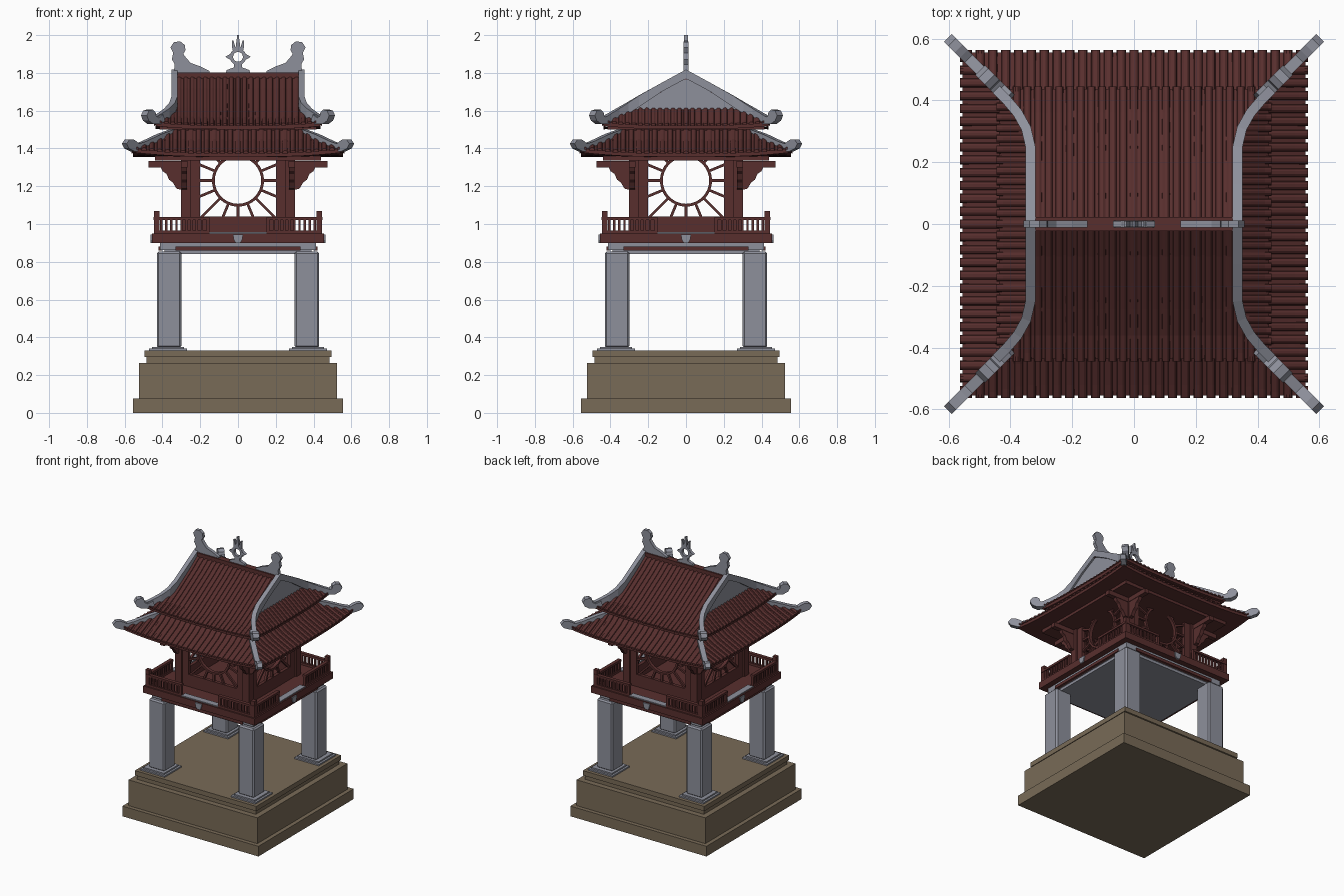
import bpy, bmesh, math
from mathutils import Matrix, Vector

if "Cube" in bpy.data.objects:
    bpy.data.objects.remove(bpy.data.objects["Cube"])

def material(name, col):
    m = bpy.data.materials.new(name)
    m.diffuse_color = (*col, 1)
    m.use_nodes = True
    m.node_tree.nodes["Principled BSDF"].inputs["Base Color"].default_value = m.diffuse_color
    return m

RED = material("dark red wood and tile", (0.098, 0.028, 0.027))
GREY = material("blue grey plaster", (0.27, 0.28, 0.33))
BROWN = material("brown stone", (0.19, 0.145, 0.095))
ID = Matrix.Identity(4)
ROT4 = [Matrix.Rotation(math.pi / 2 * k, 4, 'Z') for k in range(4)]
DIAG4 = [Matrix.Rotation(math.pi / 2 * k + math.pi / 4, 4, 'Z') @ Matrix.Diagonal((2 ** .5, 1, 1, 1))
         for k in range(4)]
QUADS = [Matrix.Diagonal((a, b, 1, 1)) for a in (1, -1) for b in (1, -1)]

def part(name, mat, build, mats=(ID,)):
    """Run build(bm, M) for every placement matrix and make one object."""
    bm = bmesh.new()
    for M in mats:
        build(bm, M)
    bmesh.ops.recalc_face_normals(bm, faces=bm.faces)
    me = bpy.data.meshes.new(name)
    bm.to_mesh(me)
    bm.free()
    me.materials.append(mat)
    ob = bpy.data.objects.new(name, me)
    bpy.context.collection.objects.link(ob)
    return ob

def loft(bm, M, rings, cyclic=True, caps=True):
    vs = [[bm.verts.new(M @ Vector(p)) for p in r] for r in rings]
    n = len(vs[0])
    for a, b in zip(vs, vs[1:]):
        for i in range(n if cyclic else n - 1):
            j = (i + 1) % n
            bm.faces.new((a[i], a[j], b[j], b[i]))
    if caps and cyclic:
        bm.faces.new(vs[0])
        bm.faces.new(vs[-1])

def prism(bm, M, pts, y0, y1):
    loft(bm, M, [[(x, y, z) for x, z in pts] for y in (y0, y1)])

def box(bm, M, x0, x1, y0, y1, z0, z1):
    prism(bm, M, [(x0, z0), (x1, z0), (x1, z1), (x0, z1)], y0, y1)

def slab(bm, M, h, z0, z1):
    box(bm, M, -h, h, -h, h, z0, z1)

def ring(bm, M, cz, r0, r1, y0, y1, n=32):
    secs = []
    for i in range(n + 1):
        c, s = math.cos(math.tau * i / n), math.sin(math.tau * i / n)
        secs.append([(r * c, y, cz + r * s) for r, y in ((r0, y0), (r1, y0), (r1, y1), (r0, y1))])
    loft(bm, M, secs, caps=False)

def lerp(x, t):
    if x <= t[0][0]:
        return t[0][1]
    for (a, p), (b, q) in zip(t, t[1:]):
        if x <= b:
            return p + (q - p) * (x - a) / (b - a)
    return t[-1][1]

# stone plinth
def plinth(bm, M):
    for h, z0, z1 in ((.555, 0, .075), (.525, .075, .265), (.485, .265, .295), (.495, .295, .33)):
        slab(bm, M, h, z0, z1)
part("plinth", BROWN, plinth)

# pillars with stepped feet
def feet(bm, M):
    for h, z0, z1 in ((.1, .33, .34), (.085, .34, .35)):
        box(bm, M, .37 - h, .37 + h, .37 - h, .37 + h, z0, z1)
part("pillar_feet", GREY, feet, QUADS)
pil = part("pillars", GREY, lambda bm, M: box(bm, M, .3, .43, .3, .43, .345, .855), QUADS)
bev = pil.modifiers.new("bevel", 'BEVEL')
bev.width, bev.segments = .01, 1

# floor beam and platform
def floor_beam(bm, M):
    slab(bm, M, .39, .842, .862)
    slab(bm, M, .412, .862, .9)
part("floor_beam", GREY, floor_beam)
part("beam_strip", RED, lambda bm, M: box(bm, M, -.33, .33, -.42, -.4, .86, .882), ROT4)
part("platform", RED, lambda bm, M: slab(bm, M, .455, .9, .95))
part("threshold", GREY, lambda bm, M: box(bm, M, -.15, .15, -.445, -.40, .948, .957), ROT4)
part("platform_boss", GREY, lambda bm, M: prism(bm, M, [(-.027, .945), (-.022, .915), (-.012, .90), (.012, .90),
     (.022, .915), (.027, .945)], -.463, -.45), ROT4)

# railings
def railing(bm, M):
    for s in (-1, 1):
        S = M @ Matrix.Diagonal((s, 1, 1, 1))
        box(bm, S, .15, .44, -.445, -.425, .95, .966)
        box(bm, S, .15, .44, -.448, -.422, 1.022, 1.038)
        box(bm, S, .15, .168, -.445, -.425, .95, 1.038)
        for i in range(9):
            x = .185 + i * .027
            box(bm, S, x, x + .012, -.441, -.429, .96, 1.03)
    box(bm, M, .415, .445, -.445, -.415, .95, 1.07)
part("railings", RED, railing, ROT4)

# walls with square window openings
def wall(bm, M):
    for s in (-1, 1):
        S = M @ Matrix.Diagonal((s, 1, 1, 1))
        box(bm, S, .2, .29, -.29, -.265, .95, 1.36)
    box(bm, M, -.2, .2, -.29, -.265, .95, 1.04)
    box(bm, M, .25, .302, -.302, -.25, .95, 1.36)
part("walls", RED, wall, ROT4)

# sunburst windows
def sunburst(bm, M):
    ring(bm, M, 1.23, .123, .138, -.29, -.265)
    for i in range(16):
        a = math.tau * i / 16
        c, s = math.cos(a), math.sin(a)
        L = min(.205 / max(abs(c), 1e-6), (.115 if s > 0 else .195) / max(abs(s), 1e-6))
        if L > .14:
            R = M @ Matrix.Translation((0, 0, 1.23)) @ Matrix.Rotation(-a, 4, 'Y')
            box(bm, R, .13, L, -.286, -.27, -.007, .007)
part("sunburst_windows", RED, sunburst, ROT4)

# eave brackets, two at each corner
BR = [(.295, 1.18), (.325, 1.187), (.345, 1.22), (.365, 1.235), (.378, 1.265), (.4, 1.28), (.412, 1.305), (.295, 1.305)]
def bracket(bm, M):
    for y in (-.285, .285):
        prism(bm, M, BR, y - .014, y + .014)
        box(bm, M, .29, .475, y - .017, y + .017, 1.3, 1.333)
part("eave_brackets", RED, bracket, ROT4)

# roof helpers: front-facing slope, d = distance from the centre
def sheet(bm, M, rows, zf, wf, under, cols=16):
    us = [2 * i / cols - 1 for i in range(cols + 1)]
    top = [[(u * wf(d), -d, zf(u * wf(d), d)) for u in us] for d in rows]
    d = rows[-1]
    low = [[(u * wf(d), -d, zf(u * wf(d), d) - .022) for u in us],
           [(u * wf(under[0]), -under[0], under[1]) for u in us]]
    loft(bm, M, top + low, cyclic=False)

def ribs(bm, M, n, pitch, start, d1, zf, r=.015):
    for i in range(-n, n + 1):
        u = i * pitch
        d0 = start(abs(u))
        if d1 - d0 < .01:
            continue
        rings = []
        for k in range(6):
            d = d0 + (d1 - d0) * k / 5
            sec = [(r * math.cos(math.pi * j / 5), r * math.sin(math.pi * j / 5)) for j in range(6)]
            rings.append([(u + a, -d, zf(u, d) - .003 + b) for a, b in sec])
        loft(bm, M, rings)

# lower roof
LOW = [(.34, 1.505), (.43, 1.44), (.5, 1.405), (.56, 1.375)]
def z_low(u, d):
    return lerp(d, LOW) + .025 * (abs(u) / .56) ** 3 * max(0, (d - .36) / .2)
def lower_roof(bm, M):
    sheet(bm, M, [.34, .39, .43, .5, .555], z_low, lambda d: d, (.4, 1.355))
part("lower_roof", RED, lower_roof, ROT4)
part("lower_tiles", RED, lambda bm, M: ribs(bm, M, 13, .0415, lambda u: max(.35, u + .005), .563, z_low), ROT4)
part("eave_board", RED, lambda bm, M: slab(bm, M, .44, 1.335, 1.365))
part("roof_neck", RED, lambda bm, M: slab(bm, M, .355, 1.36, 1.525))

# lower hip ridges with curled tips
HIP = [(.33, 1.508), (.42, 1.475), (.5, 1.437), (.535, 1.425), (.55, 1.438), (.567, 1.448), (.588, 1.447), (.602, 1.425),
       (.59, 1.4), (.56, 1.385), (.5, 1.385), (.33, 1.46)]
part("lower_hip_ridges", GREY, lambda bm, M: prism(bm, M, HIP, -.018, .018), DIAG4)

# upper roof: hip outline as half width by distance, and its inverse
W = [(0, .33), (.25, .33), (.31, .345), (.36, .375), (.41, .42), (.44, .44)]
WI = [(w, y) for y, w in W[1:]]
UP = [(0, 1.785), (.1, 1.715), (.25, 1.622), (.35, 1.562), (.44, 1.522)]
SIDE = [(.33, 1.612), (.38, 1.572), (.44, 1.522)]
def z_up(u, d):
    return lerp(d, UP) + .018 * (abs(u) / .44) ** 3 * max(0, (d - .25) / .19)
def z_side(u, d):
    return lerp(d, SIDE) + .018 * (abs(u) / .44) ** 3 * max(0, (d - .3) / .14)
def upper_front(bm, M):
    sheet(bm, M, [0, .1, .25, .31, .36, .41, .437], z_up, lambda d: lerp(d, W), (.33, 1.505))
    ribs(bm, M, 12, .0345, lambda u: .02 if u < .335 else lerp(u, WI), .445, z_up, .013)
part("upper_roof_main_slopes", RED, upper_front, ROT4[::2])
def upper_side(bm, M):
    sheet(bm, M, [.33, .345, .375, .42, .437], z_side, lambda d: lerp(d, WI), (.33, 1.505))
    ribs(bm, M, 12, .0345, lambda u: .335 if u < .31 else lerp(u, W), .445, z_side, .013)
part("upper_roof_side_skirts", RED, upper_side, ROT4[1::2])
part("upper_eave_board", RED, lambda bm, M: slab(bm, M, .415, 1.5, 1.515))

# gables and top ridge
part("gables", GREY, lambda bm, M: prism(bm, M, [(-.29, 1.595), (.29, 1.595), (0, 1.785)], -.338, -.32), ROT4[1::2])
part("top_ridge", RED, lambda bm, M: box(bm, M, -.345, .345, -.022, .022, 1.765, 1.803))

# upper hip ridges sweeping down and out, then curled tips
SWEEP = [(.335, 0, 1.818, 1.77), (.335, .13, 1.747, 1.70), (.335, .25, 1.68, 1.62), (.349, .31, 1.642, 1.585),
         (.377, .36, 1.612, 1.56), (.415, .405, 1.585, 1.54), (.445, .435, 1.567, 1.53)]
def sweep(bm, M):
    rings = []
    for i, (x, y, zt, zb) in enumerate(SWEEP):
        a, b = SWEEP[max(0, i - 1)], SWEEP[min(len(SWEEP) - 1, i + 1)]
        t = Vector((b[0] - a[0], b[1] - a[1])).normalized() * .016
        rings.append([(x + t.y, y - t.x, zt), (x - t.y, y + t.x, zt), (x - t.y, y + t.x, zb), (x + t.y, y - t.x, zb)])
    loft(bm, M, rings)
part("upper_hip_ridges", GREY, sweep, QUADS)
CURL = [(.41, 1.58), (.435, 1.562), (.448, 1.572), (.452, 1.592), (.467, 1.606), (.487, 1.6), (.498, 1.575), (.488, 1.548),
        (.465, 1.53), (.42, 1.53), (.4, 1.54)]
part("upper_hip_curls", GREY, lambda bm, M: prism(bm, M, CURL, -.022, .022), DIAG4)

# ridge ornaments
TAIL = [(.15, 1.8), (.15, 1.81), (.2, 1.835), (.25, 1.852), (.275, 1.88), (.29, 1.9), (.278, 1.92), (.282, 1.948),
        (.305, 1.966), (.338, 1.964), (.358, 1.935), (.343, 1.905), (.35, 1.872), (.335, 1.845), (.34, 1.8)]
part("ridge_end_finials", GREY, lambda bm, M: prism(bm, M, TAIL, -.012, .012), QUADS[::2])
def sun(bm, M):
    ring(bm, M, 1.885, .026, .044, -.011, .011, 20)
    for x, z, w, tx, tz in ((0, 1.925, .014, 0, 2.0), (-.02, 1.92, .01, -.028, 1.972), (.02, 1.92, .01, .028, 1.972)):
        prism(bm, M, [(x - w, z), (x + w, z), (tx + .004, tz), (tx - .004, tz)], -.01, .01)
    for s in (-1, 1):
        prism(bm, M, [(s * .036, 1.867), (s * .068, 1.885), (s * .036, 1.903)], -.01, .01)
    prism(bm, M, [(-.065, 1.8), (.065, 1.8), (.06, 1.815), (.02, 1.83), (.02, 1.85), (-.02, 1.85), (-.02, 1.83),
                  (-.06, 1.815)], -.011, .011)
part("ridge_sun_finial", GREY, sun)
